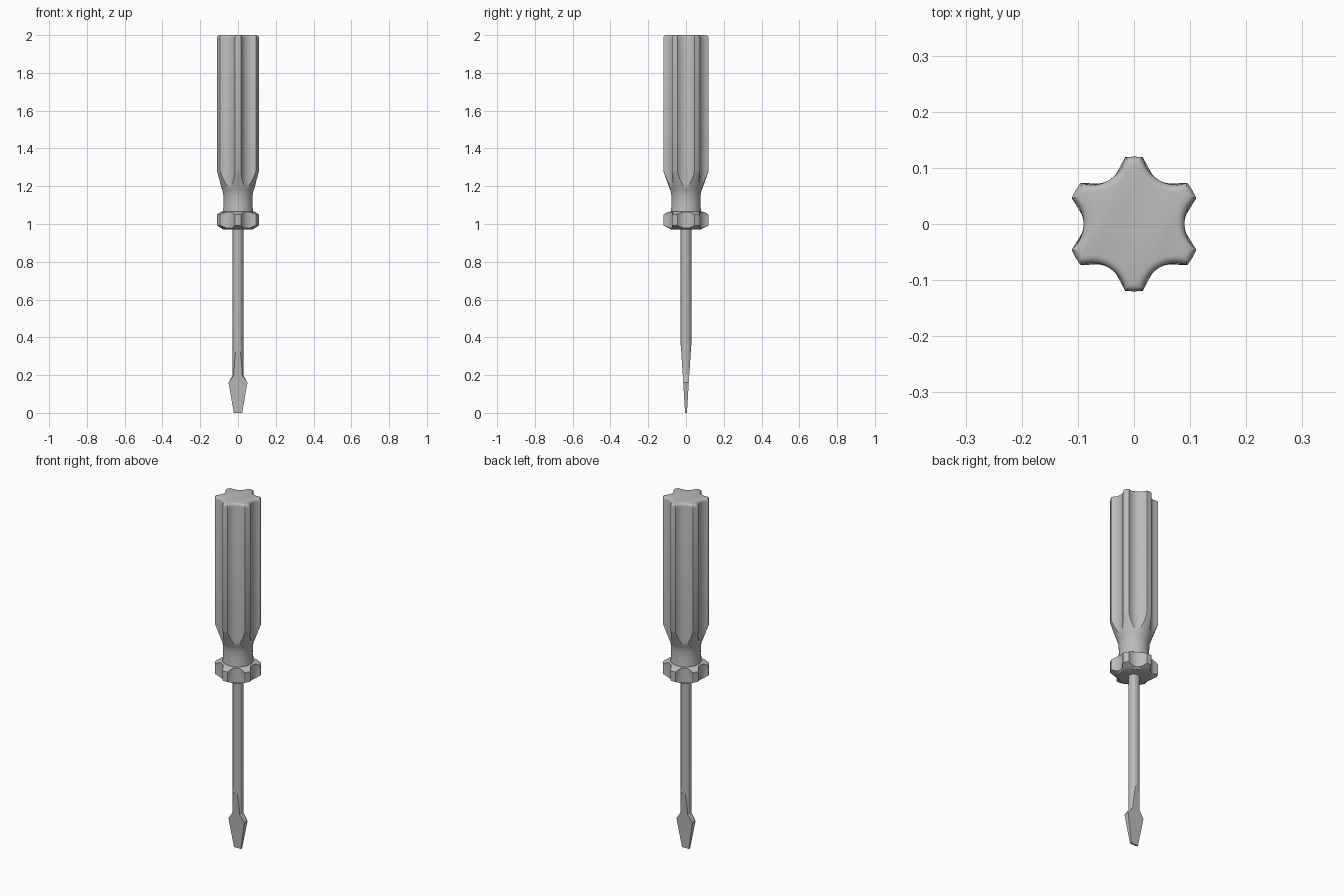
import bpy, bmesh, math

if "Cube" in bpy.data.objects:
    bpy.data.objects.remove(bpy.data.objects["Cube"])

grey = bpy.data.materials.new("plain grey")
grey.use_nodes = True
grey.diffuse_color = (0.5, 0.5, 0.5, 1)
grey.node_tree.nodes["Principled BSDF"].inputs["Base Color"].default_value = grey.diffuse_color

FLUTE_CENTRE, FLUTE_RADIUS = 0.151, 0.061


def loft(name, rings, angle=30):
    """Skin equal-length rings of points, cap both ends, shade smooth by angle."""
    bm = bmesh.new()
    loops = [[bm.verts.new(p) for p in ring] for ring in rings]
    n = len(loops[0])
    for low, high in zip(loops, loops[1:]):
        for i in range(n):
            j = (i + 1) % n
            bm.faces.new((low[i], low[j], high[j], high[i]))
    bm.faces.new(loops[0][::-1])
    bm.faces.new(loops[-1])
    bmesh.ops.recalc_face_normals(bm, faces=bm.faces)
    mesh = bpy.data.meshes.new(name)
    bm.to_mesh(mesh)
    bm.free()
    mesh.materials.append(grey)
    obj = bpy.data.objects.new(name, mesh)
    bpy.context.collection.objects.link(obj)
    bpy.ops.object.select_all(action='DESELECT')
    obj.select_set(True)
    bpy.context.view_layer.objects.active = obj
    bpy.ops.object.shade_smooth_by_angle(angle=math.radians(angle))
    return obj


def fluted_ring(z, radius, inset=0, steps=10, ridge_steps=4):
    """Circle with six scooped flutes; inset shrinks the whole outline."""
    r, f, c = radius - inset, FLUTE_RADIUS + inset, FLUTE_CENTRE
    cut = r > c - f
    half = math.acos((r * r + c * c - f * f) / (2 * r * c)) if cut else math.radians(20)
    points = []
    for k in range(6):
        middle = k * math.pi / 3
        for i in range(steps + 1):
            t = half * (2 * i / steps - 1)
            reach = r
            if cut:
                reach = min(r, c * math.cos(t) - math.sqrt(max(0, f * f - (c * math.sin(t)) ** 2)))
            points.append((reach * math.cos(middle + t), reach * math.sin(middle + t), z))
        for i in range(1, ridge_steps):
            t = middle + half + (math.pi / 3 - 2 * half) * i / ridge_steps
            points.append((r * math.cos(t), r * math.sin(t), z))
    return points


def blade_ring(z, half_width, half_depth, rounded, steps=6):
    """Two flats at +-half_depth joined by round or square sides."""
    corner = math.asin(min(1, half_depth / half_width))
    side = []
    for i in range(steps + 1):
        s = 2 * i / steps - 1
        if rounded:
            side.append((half_width * math.cos(corner * s), half_width * math.sin(corner * s), z))
        else:
            side.append((half_width, half_depth * s, z))
    return side + [(-x, -y, z) for x, y, z in side]


# Grip: waisted neck, tapering flute ends, straight ridges, rounded top
grip = [fluted_ring(z, r) for z, r in
        [(1.04, 0.081), (1.07, 0.079), (1.11, 0.076), (1.15, 0.077), (1.17, 0.08)]]
for i in range(1, 11):
    grip.append(fluted_ring(1.17 + 0.011 * i, 0.08 + 0.004 * i))
bevel = 0.014
for i in range(5):
    a = math.pi / 2 * i / 4
    grip.append(fluted_ring(2 - bevel + bevel * math.sin(a), 0.12, bevel * (1 - math.cos(a))))
loft("grip", grip)

# Collar: short lobed ring with chamfered rims
loft("collar", [fluted_ring(z, r) for z, r in
                [(0.972, 0.08), (0.98, 0.095), (0.993, 0.12), (1.05, 0.12), (1.064, 0.095), (1.066, 0.08)]])

# Shaft and flat blade: ground flats, flared shoulders, narrow tip
shaft_r = 0.028
shaft = [blade_ring(0.0, 0.022, 0.005, False),
         blade_ring(0.16, 0.05, 0.0145, False)]
for i in range(9):
    t = i / 8
    shaft.append(blade_ring(0.2 + 0.16 * t, shaft_r, 0.017 + (shaft_r - 0.017) * t, True))
shaft.append(blade_ring(0.99, shaft_r, shaft_r, True))
loft("shaft", shaft, 25)
